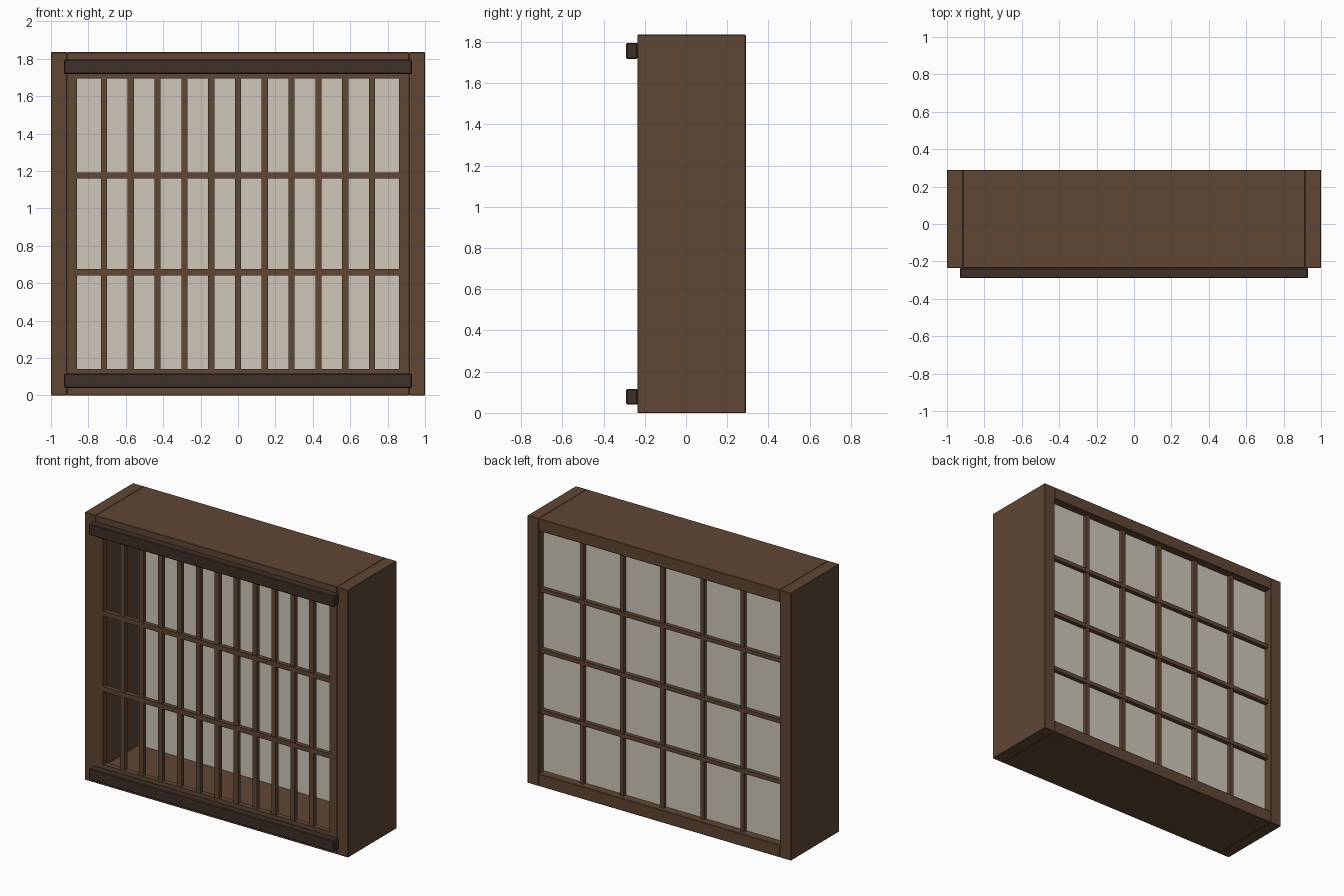
import bpy

if "Cube" in bpy.data.objects:
    bpy.data.objects.remove(bpy.data.objects["Cube"])

H = 1.835                    # overall height
YF, YB = -0.235, 0.29        # front and back of the box
T = 0.085                    # board thickness
IX = 1 - T                   # inner half width


def material(name, rgb):
    m = bpy.data.materials.new(name)
    m.diffuse_color = (*rgb, 1)
    m.use_nodes = True
    m.node_tree.nodes["Principled BSDF"].inputs["Base Color"].default_value = m.diffuse_color
    return m


wood = material("brown_wood", (0.115, 0.063, 0.034))
dark = material("dark_wood", (0.048, 0.029, 0.021))
paper = material("paper", (0.62, 0.58, 0.48))


def box(name, x, y, z, mat, bevel=0.0):
    """Box from (min, max) ranges on each axis."""
    lo, hi = zip(x, y, z)
    bpy.ops.mesh.primitive_cube_add(
        size=1, location=[(a + b) / 2 for a, b in zip(lo, hi)])
    ob = bpy.context.object
    ob.name = name
    ob.scale = [b - a for a, b in zip(lo, hi)]
    bpy.ops.object.transform_apply(location=False, rotation=False, scale=True)
    ob.data.materials.append(mat)
    if bevel:
        mod = ob.modifiers.new("edge", 'BEVEL')
        mod.width = bevel
        mod.segments = 1
    return ob


def lattice(name, hx, z0, z1, cols, rows, w, yv, yh):
    """Evenly spaced upright and cross bars filling an opening."""
    for i in range(1, cols):
        x = -hx + 2 * hx * i / cols
        box(f"{name}_upright_{i}", (x - w / 2, x + w / 2), yv, (z0, z1), wood)
    for i in range(1, rows):
        z = z0 + (z1 - z0) * i / rows
        box(f"{name}_crossbar_{i}", (-hx, hx), yh, (z - w / 2, z + w / 2), wood)


# outer box: side, bottom and top boards
for side, s in (("left", -1), ("right", 1)):
    box(f"{side}_board", sorted((s, s * IX)), (YF, YB), (0, H), wood, 0.003)
box("bottom_board", (-IX, IX), (YF, YB), (0, T), wood, 0.003)
box("top_board", (-IX, IX), (YF, YB), (H - T, H), wood, 0.003)

# inner frame around the front lattice
FX, F0, F1 = 0.86, 0.14, H - 0.14
for side, s in (("left", -1), ("right", 1)):
    box(f"{side}_front_stile", sorted((s * FX, s * IX)), (YF, YF + 0.04), (T, H - T), wood)
box("bottom_front_frame", (-FX, FX), (YF + 0.003, YF + 0.04), (T, F0), wood)
box("top_front_frame", (-FX, FX), (YF + 0.003, YF + 0.04), (F1, H - T), wood)

# front lattice
lattice("front", FX, F0, F1, 12, 3, 0.033, (YF + 0.006, YF + 0.036), (YF + 0.002, YF + 0.032))

# projecting rails on the front
for name, z in (("bottom_rail", 0.04), ("top_rail", H - 0.117)):
    box(name, (-0.93, 0.93), (-0.29, YF), (z, z + 0.077), dark, 0.005)

# paper sheet and the lattice behind it
box("paper_sheet", (-IX, IX), (0.227, 0.235), (T, H - T), paper)
lattice("back", IX, T, H - T, 6, 4, 0.028, (0.235, 0.26), (0.235, 0.263))
